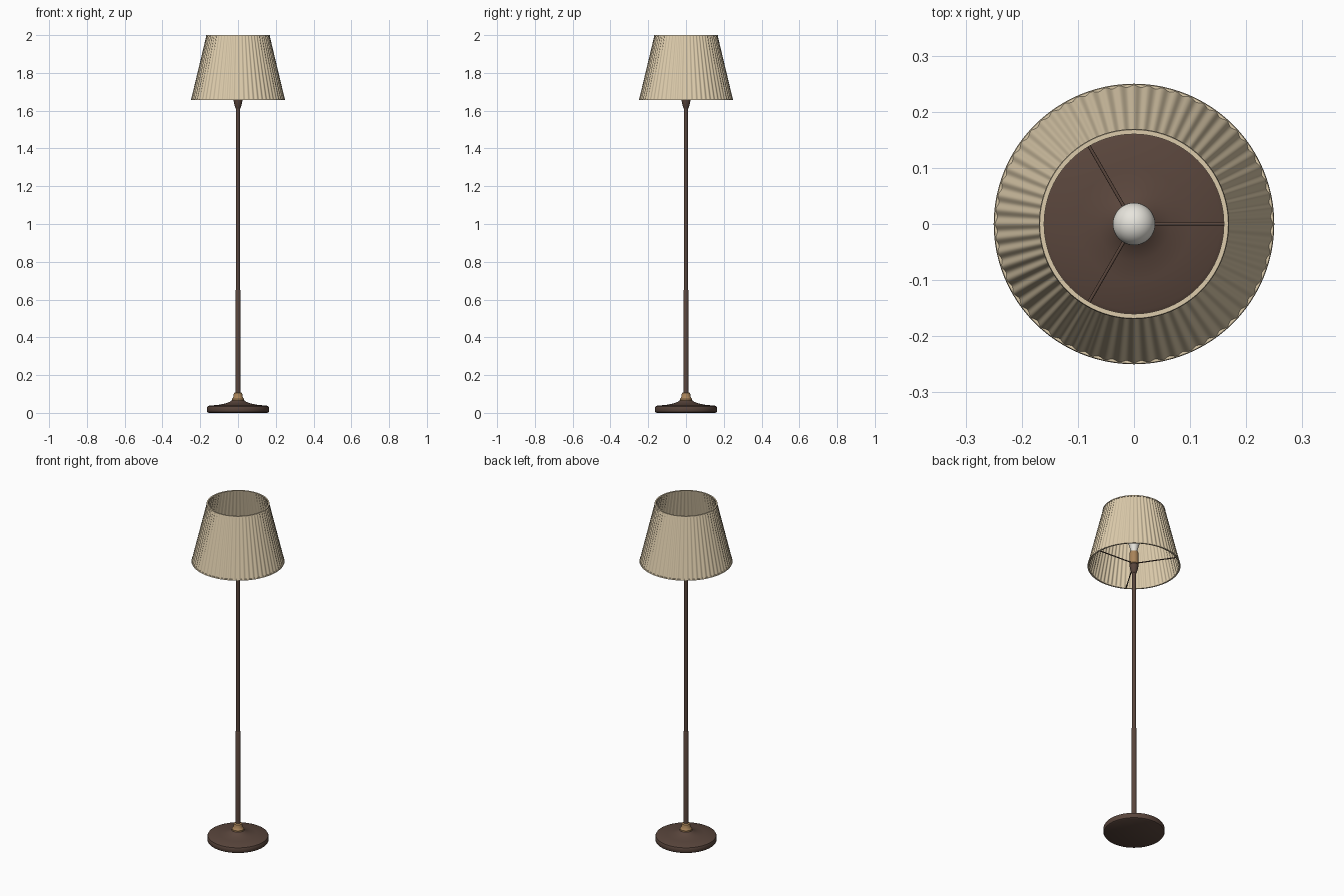
import bpy, bmesh, math
from mathutils import Vector

cube = bpy.data.objects.get("Cube")
if cube:
    bpy.data.objects.remove(cube, do_unlink=True)


def material(name, color):
    m = bpy.data.materials.new(name)
    m.use_nodes = True
    m.diffuse_color = (*color, 1)
    m.node_tree.nodes["Principled BSDF"].inputs["Base Color"].default_value = (*color, 1)
    return m


BRONZE = material("dark bronze", (0.10, 0.06, 0.045))
BRASS = material("brass", (0.40, 0.23, 0.10))
FABRIC = material("cream fabric", (0.72, 0.60, 0.41))
GLASS = material("white glass", (0.80, 0.78, 0.72))


def finish(name, bm, mat, angle=35):
    bmesh.ops.recalc_face_normals(bm, faces=bm.faces[:])
    mesh = bpy.data.meshes.new(name)
    bm.to_mesh(mesh)
    bm.free()
    mesh.materials.append(mat)
    obj = bpy.data.objects.new(name, mesh)
    bpy.context.collection.objects.link(obj)
    bpy.ops.object.select_all(action="DESELECT")
    obj.select_set(True)
    bpy.context.view_layer.objects.active = obj
    bpy.ops.object.shade_smooth_by_angle(angle=math.radians(angle))
    return obj


def lathe(name, profile, mat, segs=48, closed=False, pleats=0, depth=0.0, angle=35):
    """Spin (radius, z) points about z; closed joins last to first, otherwise ends are capped."""
    bm = bmesh.new()
    rings = []
    for r, z in profile:
        ring = []
        for i in range(segs):
            a = math.tau * i / segs
            rr = r + depth * math.cos(pleats * a)
            ring.append(bm.verts.new((rr * math.cos(a), rr * math.sin(a), z)))
        rings.append(ring)
    pairs = list(zip(rings, rings[1:]))
    if closed:
        pairs.append((rings[-1], rings[0]))
    else:
        bm.faces.new(rings[0])
        bm.faces.new(rings[-1])
    for low, high in pairs:
        for i in range(segs):
            j = (i + 1) % segs
            bm.faces.new((low[i], low[j], high[j], high[i]))
    return finish(name, bm, mat, angle)


def rod(name, start, end, radius, mat):
    start, end = Vector(start), Vector(end)
    axis = end - start
    bm = bmesh.new()
    bmesh.ops.create_cone(bm, cap_ends=True, segments=12, radius1=radius,
                          radius2=radius, depth=axis.length)
    obj = finish(name, bm, mat)
    obj.location = (start + end) / 2
    obj.rotation_euler = axis.to_track_quat("Z", "Y").to_euler()
    return obj


# Foot: rounded disc sweeping up to the stem
lathe("base", [(0.155, 0), (0.162, 0.004), (0.165, 0.011), (0.165, 0.027),
               (0.162, 0.034), (0.154, 0.038), (0.10, 0.043), (0.065, 0.050),
               (0.045, 0.058), (0.034, 0.066)], BRONZE, 72)
lathe("base_collar", [(0.032, 0.064), (0.032, 0.074), (0.029, 0.078), (0.024, 0.086),
                      (0.022, 0.104), (0.016, 0.108)], BRASS)

# Two-stage pole with a flared top
lathe("lower_pole", [(0.0145, 0.10), (0.0145, 0.645), (0.0125, 0.65)], BRONZE, 32)
lathe("upper_pole", [(0.0115, 0.64), (0.0115, 1.63)], BRONZE, 32)
lathe("pole_cap", [(0.012, 1.612), (0.016, 1.620), (0.022, 1.645), (0.024, 1.662),
                   (0.020, 1.668)], BRONZE, 32)

# Lamp holder and bulb
lathe("socket", [(0.020, 1.664), (0.024, 1.668), (0.024, 1.735), (0.021, 1.742)], BRASS, 32)
bulb = [(0.017, 1.738), (0.018, 1.750), (0.024, 1.775), (0.032, 1.800)]
for k in range(11):
    t = math.radians(-25 + 11.3 * k)
    bulb.append((0.038 * math.cos(t), 1.828 + 0.038 * math.sin(t)))
lathe("bulb", bulb, GLASS, 32, angle=60)

# Three arms carrying the shade
for k in range(3):
    a = math.tau * k / 3
    c, s = math.cos(a), math.sin(a)
    rod(f"shade_arm_{k + 1}", (0.02 * c, 0.02 * s, 1.672),
        (0.245 * c, 0.245 * s, 1.662), 0.003, BRONZE)

# Pleated shade with thin rim bands
BOTTOM, TOP = 1.657, 2.0
lathe("shade", [(0.247, BOTTOM), (0.165, TOP), (0.162, TOP), (0.244, BOTTOM)],
      FABRIC, 600, closed=True, pleats=60, depth=0.002, angle=50)
for name, r, z, lean in (("shade_bottom_rim", 0.247, BOTTOM, -0.0014),
                         ("shade_top_rim", 0.1665, TOP - 0.006, -0.0014)):
    lathe(name, [(r + 0.003, z), (r + 0.003 + lean, z + 0.006),
                 (r - 0.005 + lean, z + 0.006), (r - 0.005, z)], FABRIC, 96, closed=True)
